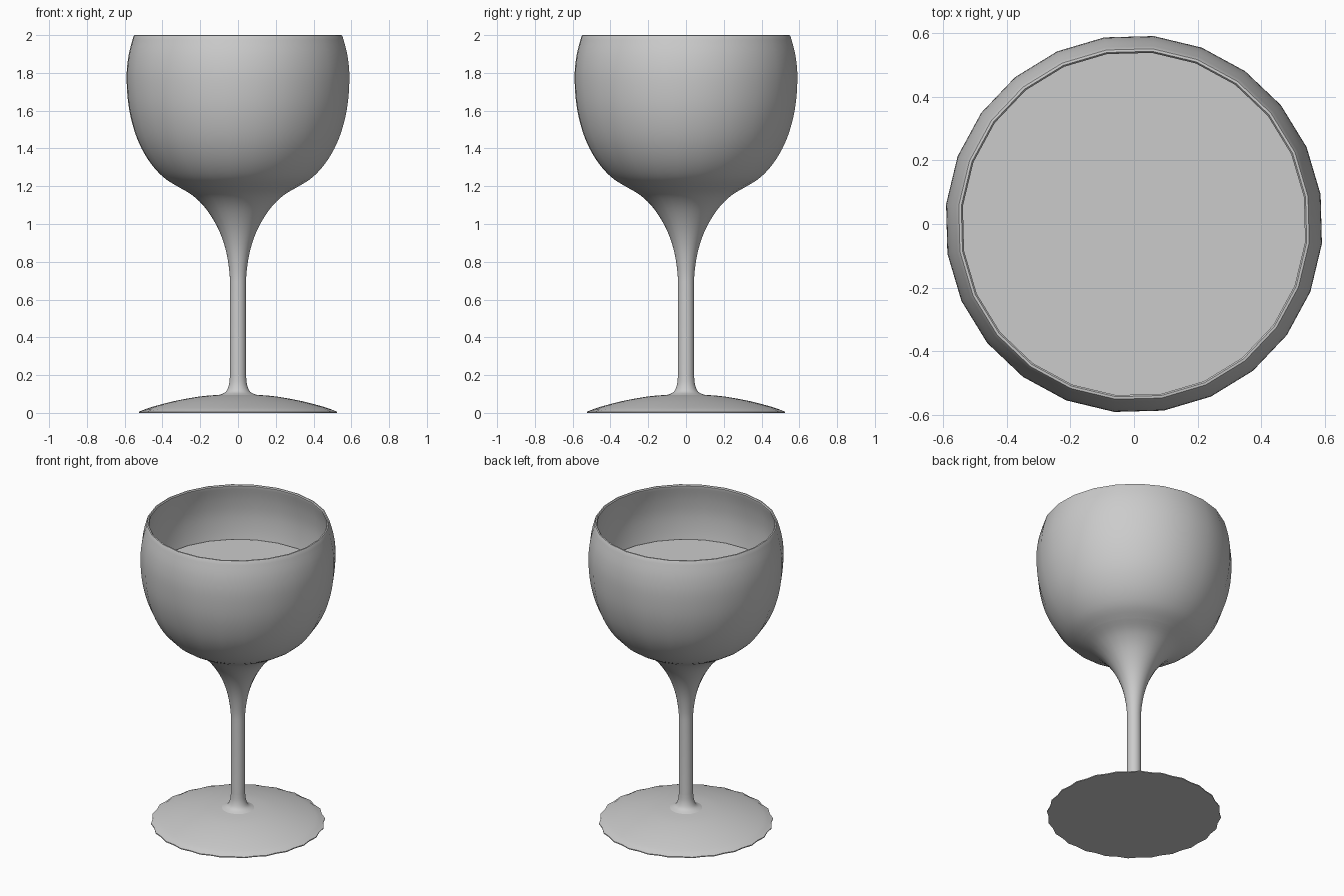
import bpy
import bmesh
from math import cos, sin, radians, pi

cube = bpy.data.objects.get("Cube")
if cube:
    bpy.data.objects.remove(cube, do_unlink=True)

SIDES = 24
START = radians(9)

grey = bpy.data.materials.new("pale grey")
grey.use_nodes = True
colour = (0.6, 0.6, 0.6, 1)
grey.diffuse_color = colour
grey.node_tree.nodes["Principled BSDF"].inputs["Base Color"].default_value = colour


def smooth(points, steps=4):
    """Pass a Catmull-Rom curve through the profile points."""
    pts = [points[0]] + points + [points[-1]]
    out = []
    for a, b, c, d in zip(pts, pts[1:], pts[2:], pts[3:]):
        for s in range(steps):
            t = s / steps
            out.append(tuple(
                q + t / 2 * (r - p + t * (2 * p - 5 * q + 4 * r - u
                                          + t * (3 * (q - r) + u - p)))
                for p, q, r, u in zip(a, b, c, d)))
    return out + [points[-1]]


def lathe(name, profile, sides=SIDES, ripple=None):
    """Turn a (radius, height) profile round the z axis."""
    bm = bmesh.new()
    rings = []
    for r, z in profile:
        ring = []
        for j in range(sides):
            a = START + 2 * pi * j / sides
            k = ripple(r, j) if ripple else 1
            ring.append(bm.verts.new((r * k * cos(a), r * k * sin(a), z)))
        rings.append(ring)
    for low, high in zip(rings, rings[1:]):
        for j in range(sides):
            n = (j + 1) % sides
            bm.faces.new((low[j], low[n], high[n], high[j]))
    bmesh.ops.remove_doubles(bm, verts=bm.verts, dist=1e-5)
    mesh = bpy.data.meshes.new(name)
    bm.to_mesh(mesh)
    bm.free()
    mesh.materials.append(grey)
    obj = bpy.data.objects.new(name, mesh)
    bpy.context.collection.objects.link(obj)
    bpy.ops.object.select_all(action="DESELECT")
    obj.select_set(True)
    bpy.context.view_layer.objects.active = obj
    bpy.ops.object.shade_smooth_by_angle(angle=radians(35))
    return obj


# Foot: shallow dome with a slightly rippled edge
foot_top = smooth([(0.528, 0.006), (0.45, 0.033), (0.33, 0.064),
                   (0.2, 0.087), (0.09, 0.096), (0.04, 0.097)])
lathe("foot", [(0, 0), (0.528, 0)] + foot_top, SIDES * 2,
      lambda r, j: 0.98 if r > 0.5 and j % 2 else 1)

# Stem: fillet at the foot, straight shaft, flare under the bowl
fillet = smooth([(0.1, 0.095), (0.065, 0.112), (0.048, 0.15), (0.043, 0.2)])
flare = smooth([(0.043, 0.66), (0.046, 0.75), (0.067, 0.87), (0.108, 0.98),
                (0.17, 1.08), (0.24, 1.15), (0.315, 1.195)])
lathe("stem", fillet + flare)

# Bowl: outer wall, rounded rim, inner wall closed at the bottom
outer = smooth([(0.315, 1.195), (0.4, 1.25), (0.478, 1.34), (0.54, 1.46),
                (0.58, 1.61), (0.593, 1.77), (0.583, 1.89), (0.557, 1.992)])
rim = [(0.553, 1.999), (0.545, 2.0), (0.54, 1.993)]
inner_low = [(0, 1.2), (0.16, 1.203), (0.3, 1.222), (0.385, 1.27),
             (0.458, 1.355), (0.52, 1.47), (0.558, 1.62)]
inner = smooth(inner_low + [(0.571, 1.77), (0.561, 1.89), (0.54, 1.99)])
lathe("bowl", outer + rim + inner[::-1])

# Drink: flat surface filling the lower part of the bowl
drink_side = [(r * 0.985, z + 0.012) for r, z in smooth(inner_low)]
lathe("drink", drink_side + [(0, drink_side[-1][1])])
